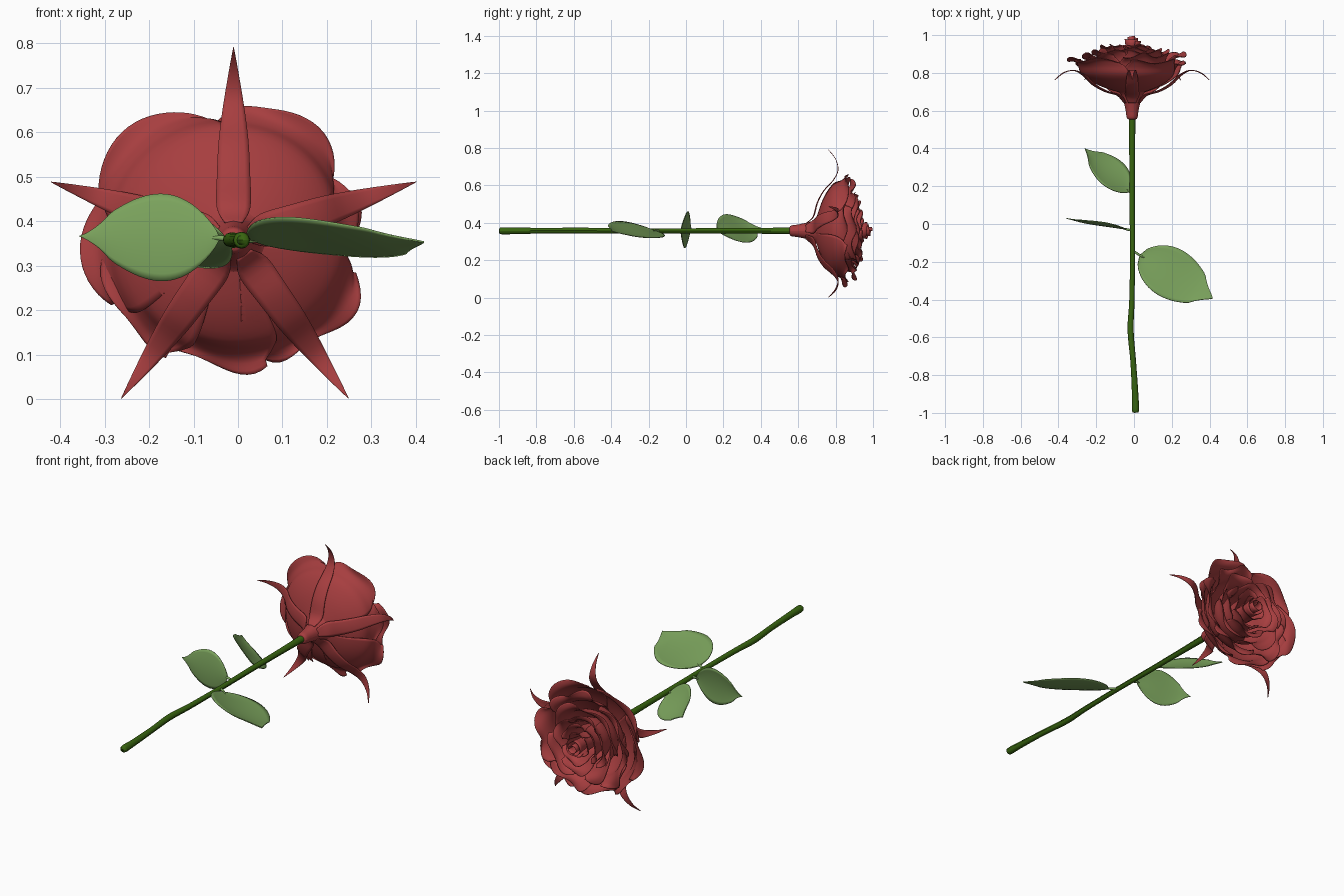
import bpy, math, random
from mathutils import Vector

if "Cube" in bpy.data.objects:
    bpy.data.objects.remove(bpy.data.objects["Cube"])

random.seed(4)
CX, CZ = -0.01, 0.357      # flower axis


def material(name, rgb):
    m = bpy.data.materials.new(name)
    m.diffuse_color = (*rgb, 1)
    m.use_nodes = True
    m.node_tree.nodes["Principled BSDF"].inputs["Base Color"].default_value = m.diffuse_color
    return m


RED = material("petal red", (0.385, 0.048, 0.05))
LEAF = material("leaf green", (0.20, 0.37, 0.11))
STEM = material("stem green", (0.04, 0.13, 0.005))


def spline(pts, t):
    """Catmull-Rom through evenly spaced points, t in 0..1"""
    n = len(pts) - 1
    i = min(int(t * n), n - 1)
    f = t * n - i
    p = [Vector(pts[max(0, min(n, i + k))]) for k in (-1, 0, 1, 2)]
    return 0.5 * (2 * p[1] + (p[2] - p[0]) * f
                  + (2 * p[0] - 5 * p[1] + 4 * p[2] - p[3]) * f * f
                  + (3 * p[1] - p[0] - 3 * p[2] + p[3]) * f ** 3)


def surface(name, fn, nu, nv, mat, thick=0.0):
    """Mesh sheet from a function of u, v in 0..1"""
    verts = [fn(i / nu, j / nv) for j in range(nv + 1) for i in range(nu + 1)]
    w = nu + 1
    faces = [(j * w + i, j * w + i + 1, (j + 1) * w + i + 1, (j + 1) * w + i)
             for j in range(nv) for i in range(nu)]
    me = bpy.data.meshes.new(name)
    me.from_pydata(verts, [], faces)
    me.materials.append(mat)
    me.polygons.foreach_set("use_smooth", [True] * len(faces))
    ob = bpy.data.objects.new(name, me)
    bpy.context.collection.objects.link(ob)
    if thick:
        mod = ob.modifiers.new("thickness", "SOLIDIFY")
        mod.thickness = thick
        mod.offset = 0
    return ob


def polar(r, a, y):
    return (CX + r * math.cos(a), y, CZ + r * math.sin(a))


def tube(name, pts, mat, nv=40):
    """Round tube through (x, y, z, radius) points"""
    def fn(u, v):
        p = spline(pts, v)
        d = (spline(pts, min(1, v + .01)) - spline(pts, max(0, v - .01))).to_3d().normalized()
        side = d.cross(Vector((0, 0, 1))).normalized()
        up = side.cross(d)
        a = u * math.tau
        return p.to_3d() + max(p[3], 0) * (math.cos(a) * side + math.sin(a) * up)
    return surface(name, fn, 12, nv, mat)


# Stem, slightly bent near the lower end
tube("stem", [(.008, -.995, .357, 0), (.008, -.99, .357, .018), (.006, -.9, .357, .017),
              (-.004, -.73, .358, .015), (-.018, -.56, .358, .016), (-.011, -.4, .357, .014),
              (-.008, -.15, .357, .013), (-.01, .1, .357, .014), (-.01, .35, .357, .015),
              (-.01, .57, .357, .018), (-.01, .6, .357, .018)], STEM, 70)


# Leaves: pointed blades, cupped along the midrib, each on a short stalk
def leaf(name, root, base, tip, across, power, cup):
    base, tip, across = Vector(base), Vector(tip), Vector(across)
    normal = (tip - base).cross(across).normalized()

    def fn(u, v):
        s = 2 * u - 1
        w = max(0.0, math.sin(math.pi * v ** .8)) ** power
        w *= 1 - .55 * max(0, (v - .78) / .22) ** .8       # drawn-out tip
        return (base.lerp(tip, v) + across * s * w
                + normal * (cup * w * (s * s - .5) + .25 * cup * math.sin(math.tau * v)))
    surface(name, fn, 12, 28, LEAF, .004)
    mid = (Vector(root) + base) / 2
    tube(name + "_stalk", [(*root, .007), (*mid, .006), (*base, .006),
                           (*base.lerp(tip, .06), .003)], LEAF, 8)


leaf("lower_leaf", (-.008, -.14, .357), (.03, -.165, .357), (.418, -.394, .353),
     (.07, .114, -.043), .68, .015)
leaf("middle_leaf", (-.008, -.035, .357), (-.04, -.028, .362), (-.357, .03, .366),
     (0, .008, .098), 1, .01)
leaf("upper_leaf", (-.008, .14, .357), (-.022, .17, .357), (-.26, .4, .372),
     (-.055, -.055, .075), .85, .015)

# Calyx: the flared cup below the bloom
cup = [(.0, .555), (.026, .558), (.034, .60), (.044, .645), (.058, .685), (.085, .71)]
surface("calyx", lambda u, v: polar(max(0, spline(cup, v)[0]), u * math.tau, spline(cup, v)[1]),
        24, 24, RED)

# Five long sepals that curl back at the tips
sepal = [(.04, .64, .02), (.075, .678, .038), (.15, .70, .037), (.215, .735, .034),
         (.27, .785, .028), (.325, .812, .02), (.385, .80, .01), (.435, .762, .0006)]
for k, (tx, tz) in enumerate([(-.01, .79), (.40, .488), (.248, .002), (-.262, .002), (-.42, .488)]):
    ang = math.atan2(tz - CZ, tx - CX)
    scale = math.hypot(tx - CX, tz - CZ) / .435

    def fn(u, v, ang=ang, scale=scale):
        r, y, w = spline(sepal, v)
        s = (2 * u - 1) * w
        x, y, z = polar(r * scale, ang, y + 3 * s * s)
        return (x - s * math.sin(ang), y, z + s * math.cos(ang))
    surface(f"sepal_{k + 1}", fn, 6, 28, RED, .003)


# Petals: curved sheets round the axis with flared, ruffled rims
def petal(name, ang, half, rim, top, flare, ruffle):
    h = top - .69
    inner = rim * (1 - flare)
    prof = [(min(.04, .5 * rim), .69), (.6 * inner, .69 + .24 * h), (.9 * inner, .69 + .54 * h),
            (inner, .69 + .82 * h), (inner + .45 * (rim - inner), .69 + .96 * h),
            (rim, .69 + 1.0 * h)]
    ph, fr = random.uniform(0, 6.28), random.uniform(3, 5)

    def fn(u, v):
        s = 2 * u - 1
        r, y = spline(prof, v * (1 - .17 * abs(s) ** 3.5))
        wave = math.sin(fr * s + ph) * v ** 4
        r = r * (1 + .05 * s * v) + ruffle * wave
        return polar(r, ang + half * s * (.75 + .25 * math.sin(math.pi * min(1, v + .1))),
                     y + .9 * ruffle * math.cos(fr * s * 1.3 + ph) * v ** 4)
    surface(name, fn, 20, 20, RED, .003)


# Outer petals follow the uneven silhouette: (angle, rim radius, rim height)
outer = [(133, .335, .868), (62, .31, .86), (5, .272, .852), (-45, .302, .86),
         (-105, .288, .852), (-150, .305, .842), (178, .33, .872)]
for k, (a, r, t) in enumerate(outer):
    petal(f"outer_petal_{k + 1}", math.radians(a), math.radians(40), r, t, .15, .013)

# Inner rings: (count, rim radius, rim height, half angle, flare)
rings = [(5, .262, .892, 46, .2), (4, .208, .915, 56, .22), (4, .158, .932, 58, .24),
         (3, .112, .945, 72, .26), (3, .07, .957, 75, .3)]
for j, (n, r, t, half, flare) in enumerate(rings):
    for k in range(n):
        a = math.tau * k / n + j * 2.4 + random.uniform(-.15, .15)
        petal(f"ring_{j + 1}_petal_{k + 1}", a, math.radians(half), r * random.uniform(.95, 1.06),
              t + random.uniform(-.012, .01), flare, .06 * r)


# Rolled centre of the bloom
def roll(u, v):
    a = u * 2.2 * math.tau
    r = (.006 + .03 * u) * (.7 + .45 * v * v)
    return polar(r + .008, a, .80 + v * (.198 - .035 * u + .006 * math.sin(a * 1.5) * u))


surface("rolled_centre", roll, 60, 8, RED, .002)
